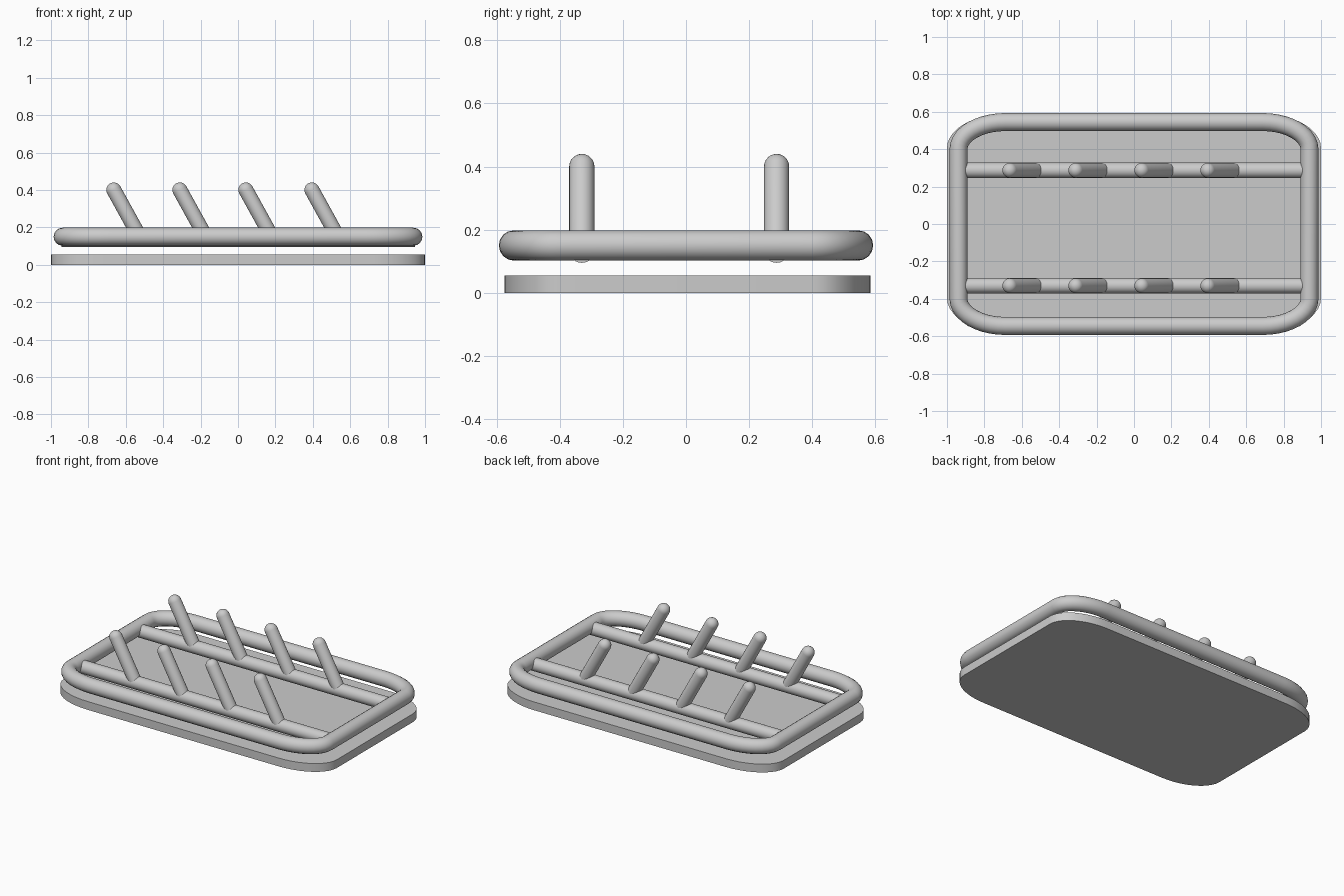
import bpy, bmesh
from math import sin, cos, pi, radians
from mathutils import Vector

if "Cube" in bpy.data.objects:
    bpy.data.objects.remove(bpy.data.objects["Cube"])


def oval_corner_rect(hx, hy, rx, ry, steps):
    """Rectangle outline with elliptical corners, counter-clockwise."""
    pts = []
    for q, (sx, sy) in enumerate([(1, 1), (-1, 1), (-1, -1), (1, -1)]):
        for i in range(steps + 1):
            a = (q + i / steps) * pi / 2
            pts.append((sx * (hx - rx) + rx * cos(a), sy * (hy - ry) + ry * sin(a)))
    return pts


def mesh_object(name, bm):
    bmesh.ops.recalc_face_normals(bm, faces=bm.faces)
    me = bpy.data.meshes.new(name)
    bm.to_mesh(me)
    bm.free()
    ob = bpy.data.objects.new(name, me)
    bpy.context.collection.objects.link(ob)
    bpy.context.view_layer.objects.active = ob
    bpy.ops.object.select_all(action='DESELECT')
    ob.select_set(True)
    bpy.ops.object.shade_smooth_by_angle(angle=radians(40))
    return ob


def rod(name, start, end, r, round_tip=False, sides=24):
    """Straight rod swept from start to end, optionally with a domed tip."""
    start, end = Vector(start), Vector(end)
    axis = (end - start).normalized()
    u = Vector((0, 1, 0))
    v = axis.cross(u)
    rings = [(start, r), (end, r)]
    if round_tip:
        rings += [(end + axis * r * sin(a), r * cos(a))
                  for a in (radians(d) for d in (15, 30, 45, 60, 75, 86))]
    bm = bmesh.new()
    loops = [[bm.verts.new(c + (u * cos(2 * pi * i / sides) + v * sin(2 * pi * i / sides)) * rad)
              for i in range(sides)] for c, rad in rings]
    for a, b in zip(loops, loops[1:]):
        for i in range(sides):
            j = (i + 1) % sides
            bm.faces.new((a[i], a[j], b[j], b[i]))
    bm.faces.new(loops[0])
    bm.faces.new(loops[-1])
    return mesh_object(name, bm)


# Drip tray: flat plate with oval corners
bm = bmesh.new()
plate = bm.faces.new([bm.verts.new((x, y + 0.005, 0))
                      for x, y in oval_corner_rect(1.0, 0.58, 0.3, 0.18, 10)])
top = bmesh.ops.extrude_face_region(bm, geom=[plate])['geom']
bmesh.ops.translate(bm, vec=(0, 0, 0.055),
                    verts=[g for g in top if isinstance(g, bmesh.types.BMVert)])
mesh_object("tray", bm)

# Tubular frame: closed curve with a round bevel
outline = oval_corner_rect(0.938, 0.545, 0.25, 0.145, 10)
curve = bpy.data.curves.new("frame", 'CURVE')
curve.dimensions = '3D'
curve.bevel_depth = 0.048
curve.bevel_resolution = 6
spline = curve.splines.new('POLY')
spline.points.add(len(outline) - 1)
for p, (x, y) in zip(spline.points, outline):
    p.co = (x, y, 0.15, 1)
spline.use_cyclic_u = True
frame = bpy.data.objects.new("frame", curve)
bpy.context.collection.objects.link(frame)

# Cross rails with a row of slanted prongs on each
for side, y in (("front", -0.33), ("back", 0.287)):
    rod(f"{side}_rail", (-0.945, y, 0.137), (0.945, y, 0.137), 0.042)
    for i in range(4):
        x = -0.664 + 0.353 * i
        rod(f"{side}_prong_{i + 1}", (x + 0.138, y, 0.15), (x, y, 0.4), 0.04, round_tip=True)
